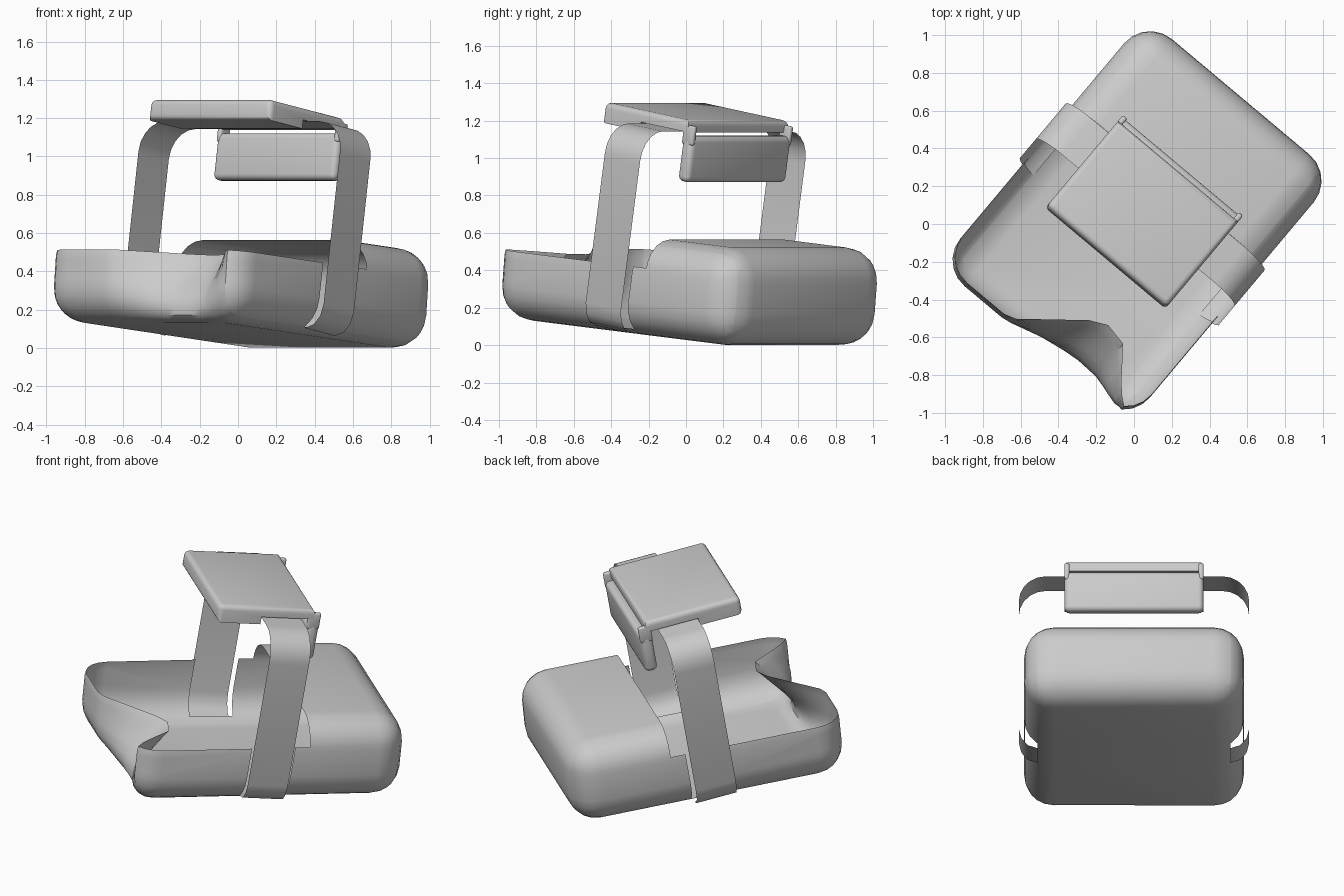
import bpy, bmesh
from math import radians, tan, sin, cos, pi
from mathutils import Matrix, Vector

if "Cube" in bpy.data.objects:
    bpy.data.objects.remove(bpy.data.objects["Cube"])

TURN = Matrix.Rotation(radians(-40), 4, 'Z')
BODY = TURN @ Matrix.Translation((0, 0, .066)) @ Matrix.Rotation(radians(-5.5), 4, 'X')
HANDLE = TURN @ Matrix.Translation((0, -.035, 0)) @ Matrix.Rotation(radians(-9.5), 4, 'X')


def finish(name, bm, mat, angle=35):
    bmesh.ops.recalc_face_normals(bm, faces=bm.faces)
    me = bpy.data.meshes.new(name)
    bm.to_mesh(me)
    bm.free()
    me.shade_smooth()
    me.set_sharp_from_angle(angle=radians(angle))
    ob = bpy.data.objects.new(name, me)
    ob.matrix_world = mat
    bpy.context.collection.objects.link(ob)
    return ob


def rounded_box(lo, hi, r, seg):
    bm = bmesh.new()
    lo, hi = Vector(lo), Vector(hi)
    bmesh.ops.create_cube(bm, size=1)
    for v in bm.verts:
        v.co = Vector([(lo[i] + hi[i]) / 2 + v.co[i] * (hi[i] - lo[i]) for i in range(3)])
    bmesh.ops.bevel(bm, geom=bm.edges[:], offset=r, segments=seg, profile=.5, affect='EDGES')
    return bm


def cut(bm, co, no):
    bmesh.ops.bisect_plane(bm, geom=bm.verts[:] + bm.edges[:] + bm.faces[:],
                           plane_co=co, plane_no=no, dist=1e-5)


def lerp_table(table, x):
    for (x0, y0), (x1, y1) in zip(table, table[1:]):
        if x0 <= x <= x1:
            return y0 + (y1 - y0) * (x - x0) / (x1 - x0)
    return 0


# Open tray with a hood over the back
RIM, HOOD = .37, .235
bm = rounded_box((-.655, -.85, 0), (.655, .85, .523), .18, 5)
cut(bm, (0, 0, RIM), (0, 0, 1))
cut(bm, (0, HOOD, 0), (0, 1, 0))
lean = tan(radians(4))
slot = (-.15, .118)
for s in slot:
    cut(bm, (0, s, 0), (0, 1, -lean))
for x in (-.575, .575):
    cut(bm, (x, 0, 0), (1, 0, 0))
gone = []
for f in bm.faces:
    c = f.calc_center_median()
    over = c.z > RIM and c.y < HOOD
    in_slot = abs(c.x) > .575 and slot[0] < c.y - lean * c.z < slot[1]
    if over or in_slot:
        gone.append(f)
bmesh.ops.delete(bm, geom=gone, context='FACES')

# Dent pressed into the front wall, deepest at the rim
dent = [(-.22, 0), (-.157, .02), (.146, .265), (.239, .31), (.364, .285), (.58, 0)]


def cut_front(co, no):
    fs = [f for f in bm.faces if f.calc_center_median().y < -.6]
    geom = set(fs)
    for f in fs:
        geom.update(f.edges)
        geom.update(f.verts)
    bmesh.ops.bisect_plane(bm, geom=list(geom), plane_co=co, plane_no=no, dist=1e-5)


for x in (-.22, -.157, -.05, .05, .146, .19, .239, .3, .364, .43, .52, .58):
    cut_front((x, 0, 0), (1, 0, 0))
for t in (.22, .27, .32):
    cut_front((0, 0, t), (0, 0, 1))
for v in bm.verts:
    if v.co.y < -.6:
        v.co.y += lerp_table(dent, v.co.x) * max(0, v.co.z / RIM)
finish("tray", bm, BODY)

# Strap: one thin band arching from side to side
half = [(.575, .085), (.635, .105), (.672, .15), (.687, .21), (.687, 1.0)]
half += [(.527 + .16 * cos(a * pi / 10), 1.02 + .16 * sin(a * pi / 10)) for a in range(6)]
path = half + [(-x, z) for x, z in reversed(half)]
bm = bmesh.new()
rows = [[bm.verts.new((x, s, z)) for s in (-.125, .125)] for x, z in path]
for a, b in zip(rows, rows[1:]):
    bm.faces.new((a[0], a[1], b[1], b[0]))
finish("strap", bm, HANDLE)

# Top pad: side profile with a step underneath where the strap sits
bm = bmesh.new()
profile = [(-.40, 1.14), (-.128, 1.14), (-.128, 1.187), (.2, 1.187), (.2, 1.25), (-.40, 1.25)]
face = bm.faces.new([bm.verts.new((-.415, s, t)) for s, t in profile])
ext = bmesh.ops.extrude_face_region(bm, geom=[face])
for v in ext['geom']:
    if isinstance(v, bmesh.types.BMVert):
        v.co.x = .415
bmesh.ops.recalc_face_normals(bm, faces=bm.faces)
edges = [e for e in bm.edges if all(v.co.y < -.3 or v.co.z > 1.2 for v in e.verts)]
bmesh.ops.bevel(bm, geom=edges, offset=.03, segments=4, profile=.5, affect='EDGES')
finish("top_pad", bm, HANDLE)

# Panel hanging behind the pad, with a small cheek at each end
finish("rear_panel", rounded_box((-.415, .165, .92), (.415, .243, 1.168), .03, 4), HANDLE)
for side, x in (("left", -.4), ("right", .4)):
    finish(side + "_cheek", rounded_box((x - .015, .165, 1.12), (x + .015, .243, 1.225), .012, 3), HANDLE)
